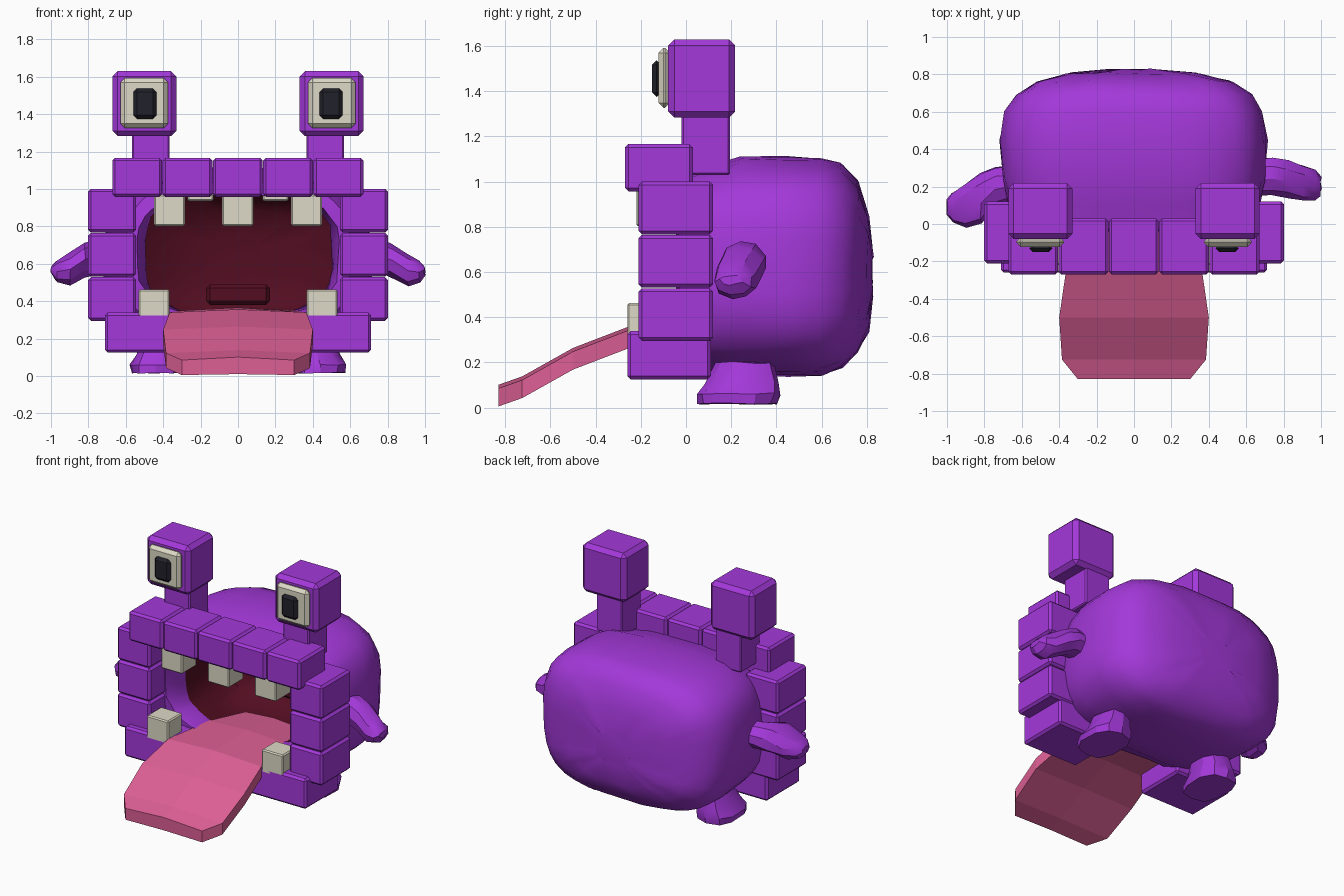
import bpy, bmesh, math, random
from mathutils import Vector

random.seed(4)
if "Cube" in bpy.data.objects:
    bpy.data.objects.remove(bpy.data.objects["Cube"], do_unlink=True)


def material(name, r, g, b):
    m = bpy.data.materials.new(name)
    m.use_nodes = True
    m.diffuse_color = (r, g, b, 1)
    bsdf = next(n for n in m.node_tree.nodes if n.type == "BSDF_PRINCIPLED")
    bsdf.inputs["Base Color"].default_value = (r, g, b, 1)
    return m


PURPLE = material("purple skin", 0.37, 0.04, 0.70)
IVORY = material("ivory", 0.73, 0.70, 0.57)
PINK = material("tongue pink", 0.72, 0.115, 0.30)
MAROON = material("mouth maroon", 0.085, 0.004, 0.015)
BLACK = material("pupil black", 0.015, 0.015, 0.024)


def finish(name, bm, mats, smooth=None):
    bmesh.ops.recalc_face_normals(bm, faces=bm.faces)
    mesh = bpy.data.meshes.new(name)
    bm.to_mesh(mesh)
    bm.free()
    for m in mats:
        mesh.materials.append(m)
    obj = bpy.data.objects.new(name, mesh)
    bpy.context.collection.objects.link(obj)
    if smooth:
        bpy.ops.object.select_all(action="DESELECT")
        obj.select_set(True)
        bpy.context.view_layer.objects.active = obj
        bpy.ops.object.shade_smooth_by_angle(angle=math.radians(smooth))
    return obj


def block(name, x, y, z, mat, bevel=0.015):
    """Chamfered box from (min, max) ranges."""
    bm = bmesh.new()
    bmesh.ops.create_cube(bm, size=1)
    for v in bm.verts:
        v.co = [(r[0] + r[1]) / 2 + c * (r[1] - r[0]) for c, r in zip(v.co, (x, y, z))]
    if bevel:
        bmesh.ops.bevel(bm, geom=bm.edges[:], offset=bevel, segments=1, affect="EDGES")
    return finish(name, bm, [mat])


def loft(name, axis, rings, mats, sides=12, power=2.0, jitter=0.0, smooth=30, inner=0):
    """Skin rings (t, a, b, radius_a, radius_b) strung along an axis.
    The first `inner` bands get the second material."""
    bm = bmesh.new()
    rows = []
    for t, a, b, ra, rb in rings:
        row = []
        for i in range(sides):
            ang = math.tau * (i + 0.5) / sides
            c, s = math.cos(ang), math.sin(ang)
            p = [a + ra * math.copysign(abs(c) ** (2 / power), c),
                 b + rb * math.copysign(abs(s) ** (2 / power), s)]
            p.insert("xyz".index(axis), t)
            row.append(bm.verts.new(Vector([q + random.uniform(-jitter, jitter) for q in p])))
        rows.append(row)
    for k, (lo, hi) in enumerate(zip(rows, rows[1:])):
        for i in range(sides):
            j = (i + 1) % sides
            f = bm.faces.new((lo[i], lo[j], hi[j], hi[i]))
            f.material_index = 1 if k < inner else 0
    bm.faces.new(rows[0]).material_index = 1 if inner else 0
    bm.faces.new(rows[-1])
    return finish(name, bm, mats, smooth)


# Hollow body: mouth cavity from the back forward, around the lip, then the outer skin
loft("body", "y", [
    (0.73, 0, 0.63, 0.15, 0.12), (0.70, 0, 0.63, 0.36, 0.25),
    (0.60, 0, 0.63, 0.52, 0.34), (0.35, 0, 0.63, 0.57, 0.36),
    (0.12, 0, 0.65, 0.50, 0.32), (-0.04, 0, 0.65, 0.54, 0.32),
    (-0.03, 0, 0.63, 0.60, 0.41), (0.10, 0, 0.615, 0.67, 0.455),
    (0.24, 0, 0.63, 0.705, 0.48), (0.45, 0, 0.625, 0.715, 0.485),
    (0.60, 0, 0.625, 0.69, 0.48), (0.69, 0, 0.625, 0.63, 0.455),
    (0.76, 0, 0.62, 0.53, 0.38), (0.805, 0, 0.60, 0.36, 0.26),
    (0.825, 0, 0.58, 0.14, 0.10)],
    [PURPLE, MAROON], sides=32, power=3.2, jitter=0.007, smooth=40, inner=4)

# Throat hollow at the back of the mouth
block("throat", (-0.17, 0.17), (0.60, 0.69), (0.38, 0.49), MAROON, 0.02)

# Upper lip row
for i in range(5):
    x = -0.672 + i * 0.269
    block(f"upper_lip_{i + 1}", (x, x + 0.266), (-0.27, 0.03), (0.957, 0.1666 + 1), PURPLE)

for side, s in (("left", 1), ("right", -1)):
    def span(a, b):
        return (min(a * s, b * s), max(a * s, b * s))

    # Cheek column and lower lip
    for i in range(3):
        z = 0.295 + i * 0.236
        block(f"{side}_cheek_{i + 1}", span(0.545, 0.802), (-0.21, 0.12), (z, z + 0.233), PURPLE)
    block(f"{side}_lower_lip", span(0.27, 0.712), (-0.26, 0.11), (0.125, 0.338), PURPLE)

    # Eye on its stalk
    block(f"{side}_eye_stalk", span(0.365, 0.567), (-0.02, 0.195), (1.03, 1.30), PURPLE, 0.008)
    block(f"{side}_eye_block", span(0.33, 0.672), (-0.08, 0.218), (1.283, 1.63), PURPLE, 0.028)
    block(f"{side}_eye_white", span(0.375, 0.628), (-0.122, -0.07), (1.327, 1.592), IVORY, 0.022)
    block(f"{side}_pupil", span(0.435, 0.56), (-0.15, -0.11), (1.375, 1.537), BLACK, 0.02)

    # Teeth
    block(f"{side}_upper_tooth", span(0.283, 0.45), (-0.22, -0.055), (0.803, 0.97), IVORY, 0.008)
    block(f"{side}_lower_tooth", span(0.365, 0.533), (-0.26, -0.10), (0.30, 0.463), IVORY, 0.008)
    block(f"{side}_rear_tooth", span(0.13, 0.27), (-0.03, 0.10), (0.935, 1.03), IVORY, 0.008)

    # Foot
    loft(f"{side}_foot", "z", [
        (0.015, 0.44 * s, 0.225, 0.135, 0.18), (0.06, 0.44 * s, 0.23, 0.14, 0.185),
        (0.11, 0.43 * s, 0.25, 0.12, 0.16), (0.20, 0.41 * s, 0.26, 0.10, 0.13)],
        [PURPLE], sides=10, power=2.6, jitter=0.006)

block("middle_upper_tooth", (-0.085, 0.082), (-0.22, -0.055), (0.803, 0.97), IVORY, 0.008)

# Stubby arms: the right one reaches forward
loft("left_arm", "x", [
    (0.64, 0.25, 0.64, 0.10, 0.08), (0.74, 0.255, 0.645, 0.105, 0.09),
    (0.82, 0.245, 0.62, 0.105, 0.095), (0.91, 0.22, 0.565, 0.095, 0.09),
    (0.97, 0.21, 0.56, 0.085, 0.06), (1.0, 0.20, 0.565, 0.05, 0.02)],
    [PURPLE], sides=9, jitter=0.006)
loft("right_arm", "x", [
    (-0.64, 0.22, 0.64, 0.09, 0.08), (-0.74, 0.20, 0.64, 0.11, 0.09),
    (-0.82, 0.14, 0.62, 0.14, 0.095), (-0.90, 0.10, 0.57, 0.12, 0.09),
    (-0.97, 0.085, 0.56, 0.08, 0.06), (-1.0, 0.09, 0.565, 0.04, 0.02)],
    [PURPLE], sides=9, jitter=0.006)

# Tongue slab: (y, half width, top height), with a raised middle
bm = bmesh.new()
sections = []
for y, w, z in ((0.40, 0.22, 0.32), (0.10, 0.30, 0.35), (-0.26, 0.365, 0.34),
                (-0.50, 0.40, 0.248), (-0.725, 0.385, 0.122), (-0.83, 0.30, 0.085)):
    sections.append([bm.verts.new(p) for p in (
        (-w, y, z), (0, y, z + 0.016), (w, y, z),
        (w, y, z - 0.08), (0, y, z - 0.075), (-w, y, z - 0.08))])
for lo, hi in zip(sections, sections[1:]):
    for i in range(6):
        j = (i + 1) % 6
        bm.faces.new((lo[i], lo[j], hi[j], hi[i]))
bm.faces.new(sections[0])
bm.faces.new(sections[-1])
finish("tongue", bm, [PINK])
